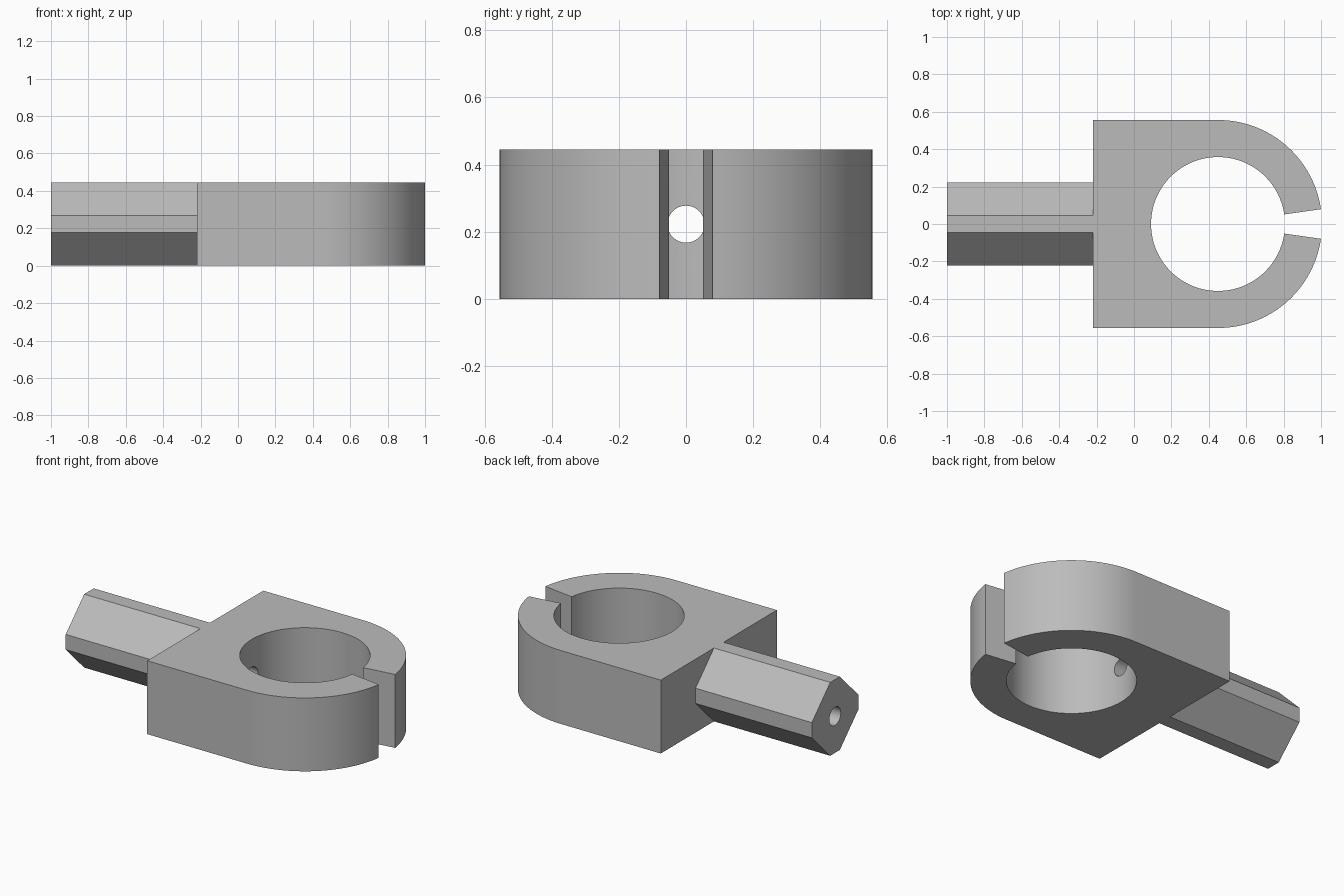
import bpy, bmesh, math
from mathutils import Matrix

cube = bpy.data.objects.get("Cube")
if cube:
    bpy.data.objects.remove(cube, do_unlink=True)

HEIGHT = 0.445
CENTRE_X = 0.449
OUTER, BORE = 0.556, 0.358
SLOT = math.radians(8.2)
BACK_X = -0.22

grey = bpy.data.materials.new("plain grey")
grey.use_nodes = True
colour = (0.5, 0.5, 0.5, 1)
grey.diffuse_color = colour
grey.node_tree.nodes["Principled BSDF"].inputs["Base Color"].default_value = colour


def finish(name, bm):
    bmesh.ops.recalc_face_normals(bm, faces=bm.faces)
    mesh = bpy.data.meshes.new(name)
    bm.to_mesh(mesh)
    bm.free()
    mesh.materials.append(grey)
    obj = bpy.data.objects.new(name, mesh)
    bpy.context.collection.objects.link(obj)
    return obj


def prism(name, points, direction):
    """Extrude a closed outline along a direction."""
    bm = bmesh.new()
    face = bm.faces.new([bm.verts.new(p) for p in points])
    out = bmesh.ops.extrude_face_region(bm, geom=[face])
    moved = [g for g in out["geom"] if isinstance(g, bmesh.types.BMVert)]
    bmesh.ops.translate(bm, verts=moved, vec=direction)
    return finish(name, bm)


def arc(radius, start, end, steps):
    angles = [start + (end - start) * i / steps for i in range(steps + 1)]
    return [(CENTRE_X + radius * math.cos(a), radius * math.sin(a), 0) for a in angles]


def combine(target, tool, operation):
    mod = target.modifiers.new(operation.title(), 'BOOLEAN')
    mod.operation, mod.solver, mod.object = operation, 'EXACT', tool
    bpy.context.view_layer.objects.active = target
    bpy.ops.object.modifier_apply(modifier=mod.name)
    bpy.data.objects.remove(tool, do_unlink=True)


# Split ring with a square back
turn = 2 * math.pi
outline = arc(OUTER, SLOT, turn / 4, 32)
outline += [(BACK_X, OUTER, 0), (BACK_X, -OUTER, 0)]
outline += arc(OUTER, turn * 3 / 4, turn - SLOT, 32)
outline += arc(BORE, turn - SLOT, SLOT, 96)
clamp = prism("split_clamp", outline, (0, 0, HEIGHT))

# Chamfered bar behind the ring
half, flat = HEIGHT / 2, 0.046
corners = [(flat, half), (half, flat), (half, -flat), (flat, -half),
           (-flat, -half), (-half, -flat), (-half, flat), (-flat, half)]
bar = prism("bar", [(-1, y, z + half) for y, z in corners], (0.9, 0, 0))
combine(clamp, bar, 'UNION')

# Hole drilled lengthwise through the bar into the bore
bm = bmesh.new()
bmesh.ops.create_cone(bm, cap_ends=True, segments=48, radius1=0.055, radius2=0.055, depth=1.4,
                      matrix=Matrix.Translation((-0.4, 0, half)) @ Matrix.Rotation(turn / 4, 4, 'Y'))
combine(clamp, finish("drill", bm), 'DIFFERENCE')

# Smooth curved walls, sharp corners
bpy.ops.object.select_all(action='DESELECT')
clamp.select_set(True)
bpy.context.view_layer.objects.active = clamp
bpy.ops.object.shade_smooth_by_angle(angle=math.radians(30))
